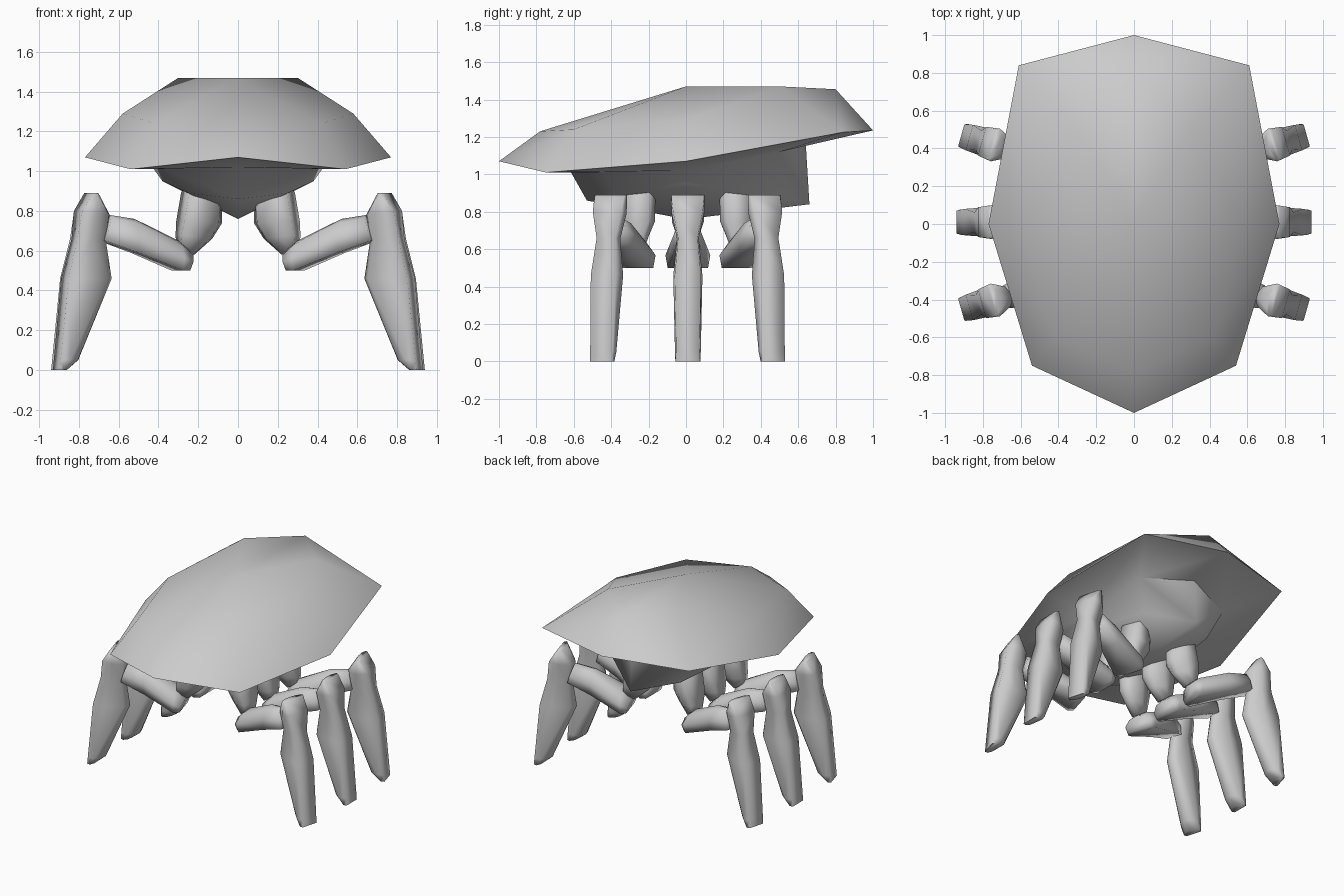
import bpy, bmesh, math
from mathutils import Vector, Matrix

cube = bpy.data.objects.get("Cube")
if cube:
    bpy.data.objects.remove(cube)

grey = bpy.data.materials.new("plain grey")
grey.use_nodes = True
grey.diffuse_color = (0.6, 0.6, 0.6, 1)
grey.node_tree.nodes["Principled BSDF"].inputs["Base Color"].default_value = (0.6, 0.6, 0.6, 1)


def loft(name, rings, start=None, end=None, angle=85, move=None):
    """Skin closed rings; each end is a fan to a point, or a flat cap."""
    bm = bmesh.new()
    loops = [[bm.verts.new(p) for p in ring] for ring in rings]
    n = len(loops[0])
    for a, b in zip(loops, loops[1:]):
        for i in range(n):
            j = (i + 1) % n
            bm.faces.new((a[i], a[j], b[j], b[i]))
    for loop, tip in ((loops[0], start), (loops[-1], end)):
        if tip:
            v = bm.verts.new(tip)
            for i in range(n):
                bm.faces.new((loop[i], loop[(i + 1) % n], v))
        else:
            bm.faces.new(loop)
    if move:
        bm.transform(move)
    bmesh.ops.recalc_face_normals(bm, faces=bm.faces)
    bm.normal_update()
    # Split bent quads along the bulging diagonal
    for face in [f for f in bm.faces if len(f.verts) == 4]:
        a, b, c, d = face.verts
        bulge = (a.co + c.co - b.co - d.co).dot(face.normal)
        if abs(bulge) > 1e-4:
            bmesh.utils.face_split(face, *((a, c) if bulge > 0 else (b, d)))
    mesh = bpy.data.meshes.new(name)
    bm.to_mesh(mesh)
    bm.free()
    mesh.materials.append(grey)
    obj = bpy.data.objects.new(name, mesh)
    bpy.context.collection.objects.link(obj)
    bpy.ops.object.select_all(action='DESELECT')
    obj.select_set(True)
    bpy.context.view_layer.objects.active = obj
    bpy.ops.object.shade_smooth_by_angle(angle=math.radians(angle))


def mirrored(half):
    """Complete a ring from its front-to-back half."""
    return half + [(-x, y, z) for x, y, z in half[-2:0:-1]]


# Body: upper ridge, outer rim, then the belly hull underneath
ridge = mirrored([(0, -.78, 1.23), (.42, -.6, 1.24), (.58, 0, 1.29), (.3, .5, 1.47), (0, .8, 1.455)])
rim = mirrored([(0, -1, 1.07), (.54, -.75, 1.01), (.77, 0, 1.07), (.61, .84, 1.225), (0, 1, 1.235)])
top = mirrored([(0, -.62, 1.02), (.37, -.45, 1.01), (.43, 0, 1.02), (.37, .5, 1.12), (0, .64, 1.17)])
low = mirrored([(0, -.53, .86), (.25, -.38, .89), (.38, 0, .95), (.27, .45, .9), (0, .66, .84)])
loft("body_shell", [ridge, rim, top, low], start=(0, 0, 1.47), end=(0, 0, .76))

# Limb section: flat on one side, rounded on the other (u across, v sideways)
SECTION = [(1, .9), (.1, 1), (-.75, .6), (-1, 0), (-.75, -.6), (.1, -1), (1, -.9)]


def limb(name, stations, move):
    """Each station: round-side point (x, z), flat-side point (x, z), half width."""
    rings = []
    for ax, az, bx, bz, w in stations:
        a, b = Vector((ax, 0, az)), Vector((bx, 0, bz))
        rings.append([(a + b) / 2 + (b - a) / 2 * u + Vector((0, v * w, 0)) for u, v in SECTION])
    loft(name, rings, move=move)


HIP = [(.22, .58, .30, .64, .05), (.13, .66, .30, .68, .06), (.08, .74, .29, .75, .085),
       (.08, .86, .265, .89, .085), (.19, .92, .25, .925, .07)]
THIGH = [(.235, .59, .265, .50, .1), (.30, .65, .305, .50, .12),
         (.53, .76, .53, .59, .08), (.66, .78, .70, .65, .065)]
SHIN = [(.73, .89, .77, .89, .09), (.66, .78, .825, .80, .088), (.68, .65, .845, .66, .058),
        (.65, .46, .895, .46, .078), (.825, .05, .935, .05, .069), (.89, 0, .94, 0, .067)]

# Legs: three on each side, the outer pairs splayed
pivot = Vector((.28, 0, 0))
for place, y, turn in (("front", -.272, -16), ("middle", .01, 0), ("rear", .288, 16)):
    pose = (Matrix.Translation(pivot + Vector((0, y, 0))) @ Matrix.Rotation(math.radians(turn), 4, 'Z')
            @ Matrix.Translation(-pivot))
    for side, sx in (("left", 1), ("right", -1)):
        move = Matrix.Diagonal((sx, 1, 1, 1)) @ pose
        for part, stations in (("hip", HIP), ("thigh", THIGH), ("shin", SHIN)):
            limb(f"{place}_{side}_{part}", stations, move)
